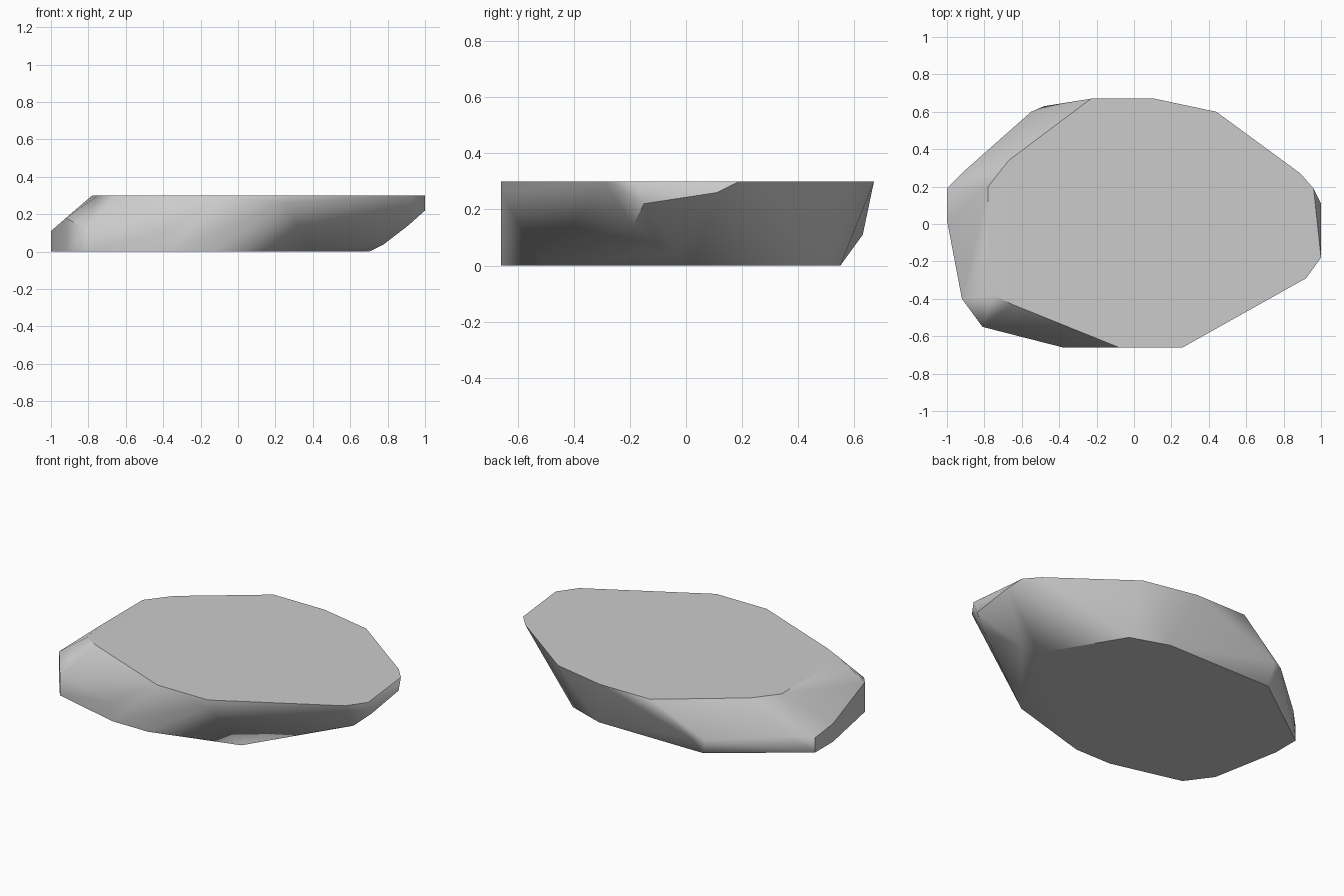
import bpy, bmesh, math

cube = bpy.data.objects.get("Cube")
if cube:
    bpy.data.objects.remove(cube, do_unlink=True)

HEIGHT = 0.3

# Flat upper rim
top = [(-.78, .2), (-.67, .34), (-.23, .67), (.11, .67), (.44, .6), (.89, .27),
       (.96, .19), (1, -.18), (.92, -.29), (.26, -.66), (-.08, -.66),
       (-.65, -.43), (-.75, -.38), (-.78, -.2)]
# Flat underside
base = [(-1, .19), (-1, .02), (-.92, -.4), (-.81, -.55), (-.38, -.66), (-.14, -.66),
        (.38, -.51), (.7, .02), (.43, .47), (.2, .55), (-.5, .55), (-.9, .26)]
# Chipped corners around the side
chips = [(-1, .19, .09), (-1, .02, .11), (-.92, -.4, .18), (-.81, -.55, .12),
         (-.38, -.66, .12), (-.48, .63, .11), (-.55, .6, .11), (-.9, .29, .11),
         (1, .11, .26), (1, -.15, .22), (.91, -.19, .14), (.78, -.03, .04),
         (.26, -.66, .26)]

bm = bmesh.new()
for x, y in top:
    bm.verts.new((x, y, HEIGHT))
for x, y in base:
    bm.verts.new((x, y, 0))
for point in chips:
    bm.verts.new(point)

# Wrap the points in a faceted shell and merge coplanar triangles
hull = bmesh.ops.convex_hull(bm, input=bm.verts[:])
loose = set(hull["geom_interior"] + hull["geom_unused"])
bmesh.ops.delete(bm, geom=[v for v in loose if isinstance(v, bmesh.types.BMVert)], context="VERTS")
bmesh.ops.dissolve_limit(bm, angle_limit=math.radians(1), verts=bm.verts[:], edges=bm.edges[:])
bmesh.ops.recalc_face_normals(bm, faces=bm.faces[:])

mesh = bpy.data.meshes.new("flat_stone")
bm.to_mesh(mesh)
bm.free()
stone = bpy.data.objects.new("flat_stone", mesh)
bpy.context.collection.objects.link(stone)

# Grey stone
grey = bpy.data.materials.new("stone_grey")
grey.use_nodes = True
colour = (.6, .6, .6, 1)
grey.diffuse_color = colour
grey.node_tree.nodes["Principled BSDF"].inputs["Base Color"].default_value = colour
mesh.materials.append(grey)

# Soft facets with crisp breaks, flat top kept even
bpy.context.view_layer.objects.active = stone
stone.select_set(True)
bpy.ops.object.shade_smooth_by_angle(angle=math.radians(40))
weighted = stone.modifiers.new("even_shading", "WEIGHTED_NORMAL")
weighted.keep_sharp = True
